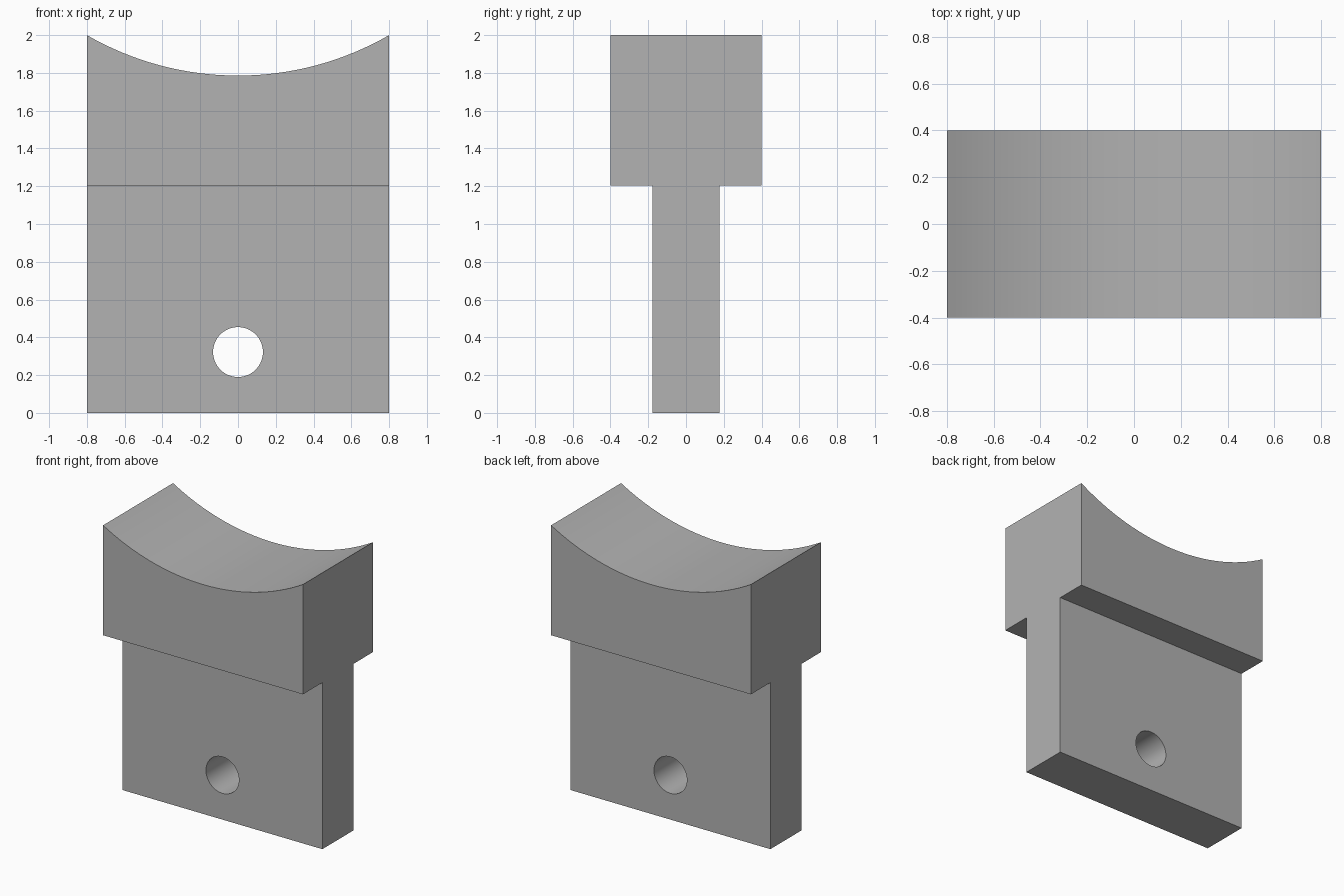
import bpy
import bmesh
from math import pi, radians, sqrt

default_cube = bpy.data.objects.get("Cube")
if default_cube:
    bpy.data.objects.remove(default_cube, do_unlink=True)

HALF_WIDTH = 0.8
HEIGHT = 2.0
HEAD_DEPTH = 0.4
STEM_DEPTH = 0.178
SHOULDER = 1.205
SADDLE_RADIUS = 1.6

# Plain grey material
grey = bpy.data.materials.new("plain grey")
grey.use_nodes = True
colour = (0.45, 0.45, 0.45, 1.0)
grey.diffuse_color = colour
grey.node_tree.nodes["Principled BSDF"].inputs["Base Color"].default_value = colour

# Block: T-shaped side profile extruded across the width
half = [(STEM_DEPTH, 0), (STEM_DEPTH, SHOULDER), (HEAD_DEPTH, SHOULDER), (HEAD_DEPTH, HEIGHT)]
profile = half + [(-y, z) for y, z in reversed(half)]
bm = bmesh.new()
face = bm.faces.new([bm.verts.new((-HALF_WIDTH, y, z)) for y, z in profile])
extruded = bmesh.ops.extrude_face_region(bm, geom=[face])["geom"]
bmesh.ops.translate(bm, vec=(2 * HALF_WIDTH, 0, 0),
                    verts=[g for g in extruded if isinstance(g, bmesh.types.BMVert)])
bmesh.ops.recalc_face_normals(bm, faces=bm.faces)
mesh = bpy.data.meshes.new("saddle_block")
bm.to_mesh(mesh)
bm.free()
mesh.materials.append(grey)
block = bpy.data.objects.new("saddle_block", mesh)
bpy.context.collection.objects.link(block)


def cut_round(name, radius, z, sides):
    """Cut a round channel along y through the block."""
    bpy.ops.mesh.primitive_cylinder_add(vertices=sides, radius=radius, depth=2,
                                        location=(0, 0, z), rotation=(pi / 2, 0, 0))
    cutter = bpy.context.object
    cutter.name = name
    cutter.hide_render = True
    cutter.data.materials.append(grey)
    cut = block.modifiers.new(name, "BOOLEAN")
    cut.operation = "DIFFERENCE"
    cut.solver = "EXACT"
    cut.object = cutter
    bpy.context.view_layer.objects.active = block
    bpy.ops.object.modifier_apply(modifier=cut.name)
    bpy.data.objects.remove(cutter, do_unlink=True)


# Curved saddle on top and pin hole through the stem
cut_round("saddle_cutter", SADDLE_RADIUS, HEIGHT + sqrt(SADDLE_RADIUS**2 - HALF_WIDTH**2), 192)
cut_round("pin_hole_cutter", 0.132, 0.322, 64)

# Smooth the round surfaces, keep the corners sharp
bpy.ops.object.select_all(action="DESELECT")
block.select_set(True)
bpy.context.view_layer.objects.active = block
bpy.ops.object.shade_smooth_by_angle(angle=radians(25))
